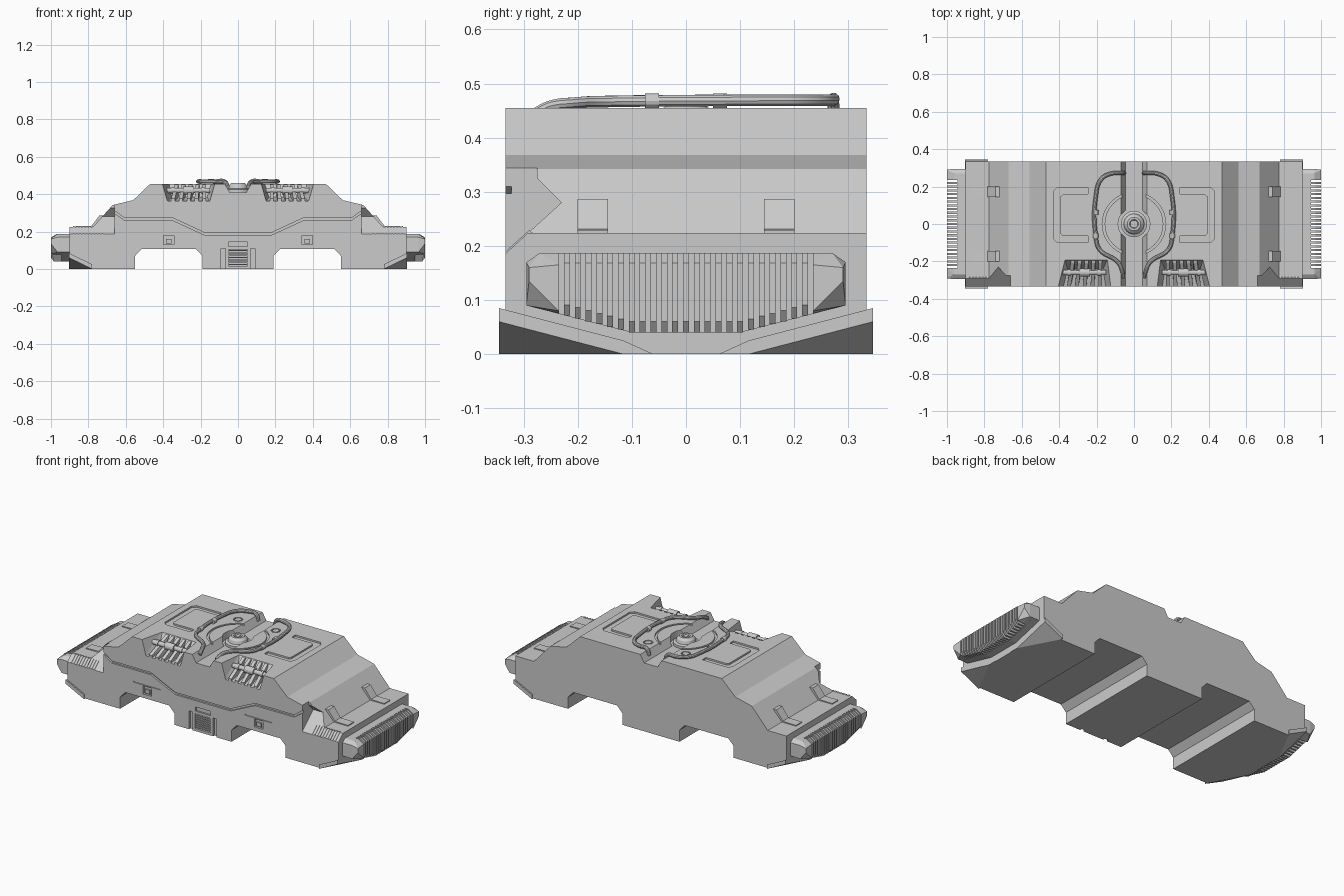
import bpy, bmesh, math
from mathutils import Vector

if "Cube" in bpy.data.objects:
    bpy.data.objects.remove(bpy.data.objects["Cube"])

mat = bpy.data.materials.new("plain grey")
mat.diffuse_color = (0.6, 0.6, 0.6, 1)
mat.use_nodes = True
mat.node_tree.nodes["Principled BSDF"].inputs["Base Color"].default_value = mat.diffuse_color


def add(name, bm):
    bmesh.ops.recalc_face_normals(bm, faces=bm.faces[:])
    me = bpy.data.meshes.new(name)
    bm.to_mesh(me)
    bm.free()
    me.materials.append(mat)
    ob = bpy.data.objects.new(name, me)
    bpy.context.collection.objects.link(ob)
    return ob


def prism(name, pts, axis, a, b):
    """Extrude a 2D outline along an axis from a to b."""
    def place(p, t):
        return {'x': (t, p[0], p[1]), 'y': (p[0], t, p[1]), 'z': (p[0], p[1], t)}[axis]
    bm = bmesh.new()
    lo = [bm.verts.new(place(p, a)) for p in pts]
    hi = [bm.verts.new(place(p, b)) for p in pts]
    bm.faces.new(lo)
    bm.faces.new(hi)
    n = len(pts)
    for i in range(n):
        bm.faces.new((lo[i], lo[(i + 1) % n], hi[(i + 1) % n], hi[i]))
    return add(name, bm)


def box(name, x0, x1, y0, y1, z0, z1):
    return prism(name, [(x0, y0), (x1, y0), (x1, y1), (x0, y1)], 'z', z0, z1)


def hull(name, pts):
    bm = bmesh.new()
    for p in pts:
        bm.verts.new(p)
    r = bmesh.ops.convex_hull(bm, input=bm.verts[:])
    bmesh.ops.dissolve_limit(bm, angle_limit=0.01, verts=bm.verts[:], edges=bm.edges[:])
    return add(name, bm)


def lathe(name, prof, x, y, n=32):
    """Solid of revolution about z; prof is a closed (radius, z) outline."""
    bm = bmesh.new()
    rings = [[bm.verts.new((x + r * math.cos(k * math.tau / n), y + r * math.sin(k * math.tau / n), z))
              for k in range(n)] for r, z in prof]
    m = len(prof)
    for i in range(m):
        for k in range(n):
            j, l = (i + 1) % m, (k + 1) % n
            bm.faces.new((rings[i][k], rings[i][l], rings[j][l], rings[j][k]))
    return add(name, bm)


def rod(name, x0, x1, y, z, r):
    pts = [(y + r * math.cos(k * math.tau / 16), z + r * math.sin(k * math.tau / 16)) for k in range(16)]
    return prism(name, pts, 'x', x0, x1)


def disc(name, x, y, r, z0, z1):
    pts = [(x + r * math.cos(k * math.tau / 32), y + r * math.sin(k * math.tau / 32)) for k in range(32)]
    return prism(name, pts, 'z', z0, z1)


# hull profile with two wheel arches, extruded front to back
half = [(0.19, 0), (0.19, 0.07), (0.225, 0.107), (0.515, 0.107), (0.55, 0.07), (0.55, 0),
        (0.9, 0), (0.9, 0.224), (0.776, 0.224), (0.67, 0.342), (0.56, 0.368), (0.47, 0.4545)]
body = prism("main_body", half + [(-x, z) for x, z in reversed(half)], 'y', -0.333, 0.333)

cutters = []
cut = cutters.append

# lengthwise channel and round recesses in the roof
cut(prism("cut", [(-0.076, 0.465), (-0.045, 0.41), (0.045, 0.41), (0.076, 0.465)], 'y', -0.4, 0.4))
cut(disc("cut", 0, 0, 0.085, 0.4105, 0.48))
cut(lathe("cut", [(0.157, 0.445), (0.17, 0.445), (0.17, 0.48), (0.157, 0.48)], 0, 0))

# groove across the front
line = [(0.7, 0.338), (0.605, 0.272), (0.347, 0.272), (0.183, 0.196)]
line = line + [(-x, z) for x, z in reversed(line)]
cut(prism("cut", line + [(x, z - 0.013) for x, z in reversed(line)], 'y', -0.4, -0.322))

# front centre vent openings
cut(box("cut", -0.052, 0.052, -0.4, -0.31, 0.015, 0.105))
cut(box("cut", -0.05, 0.05, -0.4, -0.323, 0.12, 0.145))

for s in (-1, 1):
    cut(box("cut", *sorted((s * 0.068, s * 0.092)), -0.4, -0.32, -0.01, 0.11))
    # small front hatches
    cut(box("cut", *sorted((s * 0.342, s * 0.398)), -0.4, -0.32, 0.13, 0.178))
    cut(box("cut", *sorted((s * 0.28, s * 0.46)), -0.4, -0.328, 0.184, 0.19))
    # round sockets and C-shaped roof grooves
    cut(lathe("cut", [(0.019, 0.447), (0.026, 0.447), (0.026, 0.48), (0.019, 0.48)], s * 0.125, 0.18, 20))
    c = [(0.245, 0.195), (0.41, 0.195), (0.43, 0.175), (0.43, -0.08), (0.41, -0.1), (0.245, -0.1),
         (0.245, -0.065), (0.38, -0.065), (0.392, -0.053), (0.392, 0.148), (0.38, 0.16), (0.245, 0.16)]
    cut(prism("cut", [(s * x, y) for x, y in c], 'z', 0.445, 0.48))
    # sloped recess on the front roof edge
    cut(hull("cut", [(s * x, y, z) for x, y, z in (
        (0.12, -0.345, 0.465), (0.41, -0.345, 0.465), (0.14, -0.185, 0.465), (0.37, -0.185, 0.465),
        (0.15, -0.345, 0.36), (0.38, -0.345, 0.36), (0.165, -0.24, 0.385), (0.355, -0.24, 0.385))]))
    # notch on the upper front corner
    n = [(-0.275, 0.345), (-0.275, 0.325), (-0.23, 0.28), (-0.34, 0.18), (-0.4, 0.18), (-0.4, 0.345)]
    cut(prism("cut", n, 'x', *sorted((s * 0.66, s * 0.95))))
    # slanted undersides of the four bottom corners, with protruding guard plates
    for t in (-1, 1):
        tri = [Vector(p) for p in ((s * 0.78, t * 0.345, 0), (s * 0.903, t * 0.345, 0.06),
                                   (s * 0.903, t * 0.115, 0))]
        mid = (tri[0] + tri[1] + tri[2]) / 3
        big = [mid + (p - mid) * 2.2 for p in tri]
        off = Vector((s * 0.06, t * 0.06, -0.2))
        cut(hull("cut", big + [p + off for p in big]))
        up = Vector((0, 0, 0.025))
        hull("corner_guard", tri + [p + up for p in tri] + [Vector((s * 0.903, t * 0.06, 0))])

for c in cutters:
    c.hide_render = True
    m = body.modifiers.new("cut", 'BOOLEAN')
    m.operation, m.solver, m.object = 'DIFFERENCE', 'EXACT', c
    bpy.context.view_layer.objects.active = body
    bpy.ops.object.modifier_apply(modifier=m.name)
for c in cutters:
    bpy.data.objects.remove(c)

# front vent louvres
for i in range(7):
    z = 0.02 + i * 0.0125
    box("vent_louvre", -0.052, 0.052, -0.33, -0.305, z, z + 0.007)

# roof hub
lathe("roof_hub", [(0.012, 0.405), (0.07, 0.405), (0.07, 0.425), (0.055, 0.43), (0.05, 0.447),
                   (0.036, 0.46), (0.024, 0.46), (0.02, 0.452), (0.012, 0.452)], 0, 0)
disc("hub_pin", 0, 0, 0.014, 0.405, 0.458)

for s in (-1, 1):
    # bent roof pipe with clamps
    cu = bpy.data.curves.new("roof_pipe", 'CURVE')
    cu.dimensions, cu.bevel_depth, cu.bevel_resolution, cu.use_fill_caps = '3D', 0.011, 3, True
    path = [(0.055, -0.285, 0.44), (0.063, -0.25, 0.458), (0.085, -0.205, 0.464), (0.185, -0.135, 0.467),
            (0.205, -0.06, 0.468), (0.205, 0.14, 0.469), (0.175, 0.24, 0.469), (0.12, 0.27, 0.469),
            (0.07, 0.272, 0.467), (0.052, 0.272, 0.43)]
    sp = cu.splines.new('BEZIER')
    sp.bezier_points.add(len(path) - 1)
    sp.resolution_u = 6
    for bp, (x, y, z) in zip(sp.bezier_points, path):
        bp.co = (s * x, y, z)
        bp.handle_left_type = bp.handle_right_type = 'AUTO'
    pipe = bpy.data.objects.new("roof_pipe", cu)
    bpy.context.collection.objects.link(pipe)
    bpy.ops.object.select_all(action='DESELECT')
    pipe.select_set(True)
    bpy.context.view_layer.objects.active = pipe
    bpy.ops.object.convert(target='MESH')
    pipe.data.materials.clear()
    pipe.data.materials.append(mat)
    bpy.ops.object.shade_smooth_by_angle()
    for y in (-0.063, 0.063):
        pts = [(s * 0.205 + 0.014 * math.cos(k * math.tau / 12), 0.468 + 0.014 * math.sin(k * math.tau / 12))
               for k in range(12)]
        prism("pipe_clamp", pts, 'y', y - 0.013, y + 0.013)

    # ribs and cylinder in the front roof recess
    for i in range(5):
        x0, x1 = 0.17 + i * 0.042, 0.17 + i * 0.037
        hull("recess_rib", [(s * (x + d), y, z) for x, y, z in (
            (x0, -0.333, 0.355), (x0, -0.333, 0.376), (x1, -0.235, 0.38), (x1, -0.24, 0.402),
            (x1, -0.19, 0.452), (x1, -0.205, 0.452)) for d in (0, 0.02)])
    rod("recess_cylinder", *sorted((s * 0.15, s * 0.385)), -0.26, 0.42, 0.014)
    rod("cylinder_collar", *sorted((s * 0.235, s * 0.295)), -0.26, 0.42, 0.022)
    for x in (0.18, 0.34):
        rod("cylinder_band", *sorted((s * x, s * (x + 0.015))), -0.26, 0.42, 0.018)

    # front hatch knob
    box("hatch_knob", *sorted((s * 0.355, s * 0.385)), -0.33, -0.315, 0.137, 0.16)

    # clips over the shelf and slope
    for y in (-0.172, 0.172):
        prism("shelf_clip", [(s * x, z) for x, z in ((0.87, 0.22), (0.87, 0.229), (0.783, 0.231),
              (0.74, 0.287), (0.715, 0.287), (0.77, 0.22))], 'y', y - 0.028, y + 0.028)

    # fins on the front corner chamfer
    for i in range(10):
        x = 0.72 + i * 0.017
        prism("corner_fin", [(-0.28, 0.222), (-0.29, 0.229), (-0.333, 0.19), (-0.333, 0.178)],
              'x', *sorted((s * x, s * (x + 0.008))))

    # end grille: backing, side blocks and slats
    back = [(-0.27, 0.187), (0.27, 0.187), (0.295, 0.17), (0.295, 0.09), (0.1, 0.04), (-0.1, 0.04),
            (-0.295, 0.09), (-0.295, 0.17)]
    prism("grille_backing", back, 'x', *sorted((s * 0.895, s * 0.945)))
    for t in (-1, 1):
        yz = [(0.235, 0.187), (0.27, 0.187), (0.295, 0.17), (0.295, 0.09), (0.235, 0.075)]
        hull("grille_side_block", [(s * 0.9, t * y, z) for y, z in yz] +
             [(s * 0.965, t * y, z) for y, z in yz] +
             [(s * 1.0, t * y, z) for y, z in ((0.235, 0.165), (0.29, 0.16), (0.29, 0.135), (0.235, 0.08))])
    for i in range(23):
        y = -0.22 + i * 0.02
        zb = 0.04 + max(0, abs(y) - 0.1) * 0.26
        prism("grille_slat", [(s * x, z) for x, z in ((0.94, 0.187), (0.97, 0.187), (1.0, 0.168),
              (1.0, zb + 0.02), (0.985, zb), (0.94, zb))], 'y', y - 0.0055, y + 0.0055)
